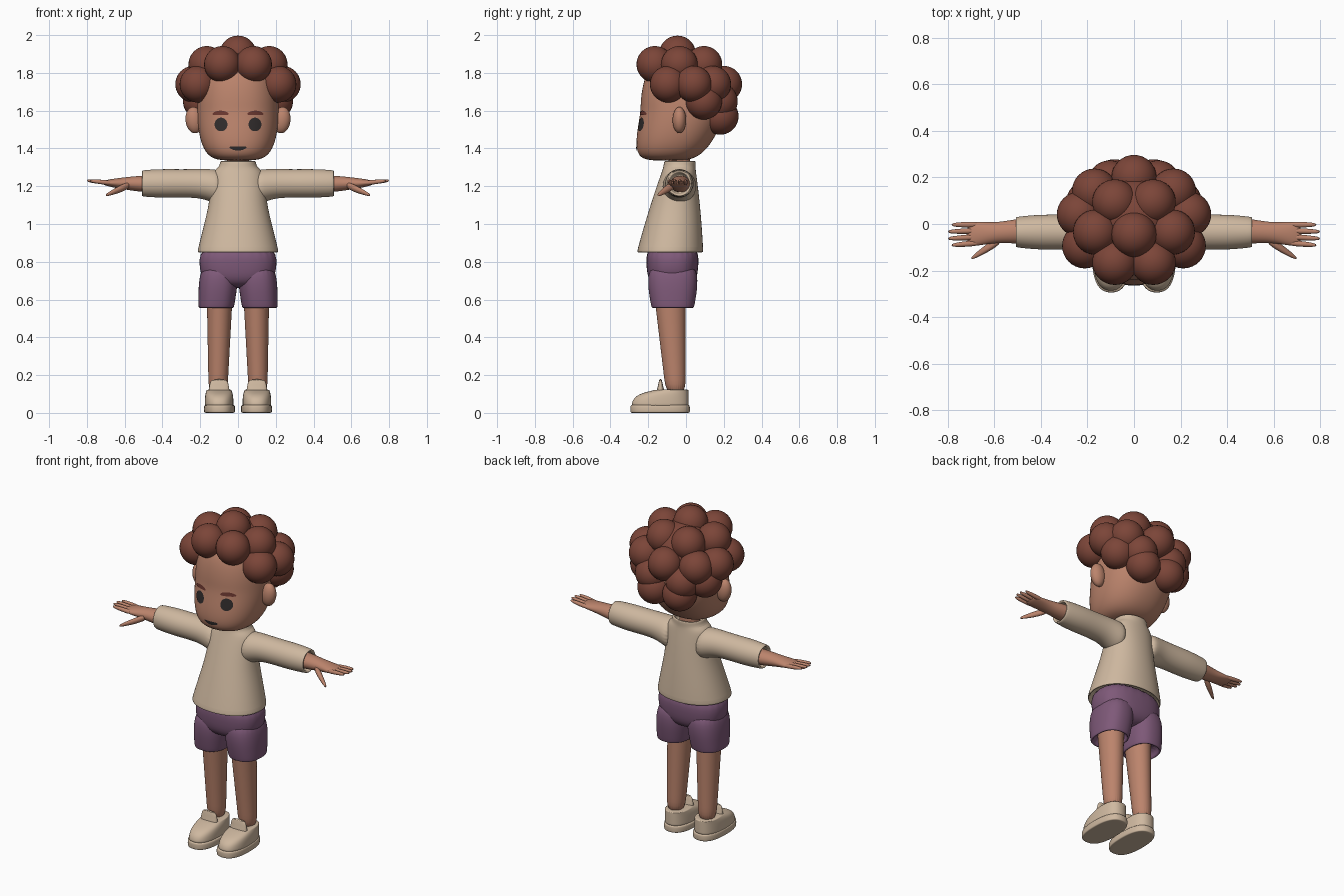
import bpy
import bmesh
from math import sin, cos, pi, copysign, radians
from mathutils import Matrix, Vector
from mathutils.bvhtree import BVHTree

cube = bpy.data.objects.get("Cube")
if cube:
    bpy.data.objects.remove(cube, do_unlink=True)


def material(name, *rgb):
    mat = bpy.data.materials.new(name)
    mat.use_nodes = True
    mat.diffuse_color = (*rgb, 1)
    shader = mat.node_tree.nodes["Principled BSDF"]
    shader.inputs["Base Color"].default_value = (*rgb, 1)
    shader.inputs["Roughness"].default_value = .7
    return mat


SKIN = material("skin", .5, .23, .15)
HAIR = material("hair_brown", .2, .06, .04)
BROW = material("brow_brown", .15, .04, .03)
CREAM = material("cream_cloth", .62, .48, .35)
PURPLE = material("purple_cloth", .21, .1, .19)
DARK = material("dark_eye", .03, .025, .025)
SIDES = (("left", 1), ("right", -1))


def finish(bm, name, mat, subdivisions=0):
    bmesh.ops.recalc_face_normals(bm, faces=bm.faces)
    mesh = bpy.data.meshes.new(name)
    bm.to_mesh(mesh)
    bm.free()
    mesh.materials.append(mat)
    obj = bpy.data.objects.new(name, mesh)
    bpy.context.collection.objects.link(obj)
    if subdivisions:
        smoother = obj.modifiers.new("smooth_form", "SUBSURF")
        smoother.levels = smoother.render_levels = subdivisions
    bpy.ops.object.select_all(action="DESELECT")
    obj.select_set(True)
    bpy.context.view_layer.objects.active = obj
    bpy.ops.object.shade_smooth_by_angle(angle=radians(50))
    return obj


def bridge(bm, loops):
    """Join equal closed loops with quads and cap the last one."""
    for lower, upper in zip(loops, loops[1:]):
        for i in range(len(lower)):
            bm.faces.new((lower[i - 1], lower[i], upper[i], upper[i - 1]))
    bm.faces.new(loops[-1])


def loft(name, mat, rings, path, upright=True, side=1, power=2, sides=24, subdivisions=2):
    """Skin rings of (position, radius, optional second radius) along a path."""
    bm = bmesh.new()
    loops = []
    for position, *radii in rings:
        loop = []
        for i in range(sides):
            angle = 2 * pi * i / sides
            u, v = (centre + radius * copysign(abs(wave) ** (2 / power), wave)
                    for centre, radius, wave in
                    zip(path(position), (radii[0], radii[-1]), (cos(angle), sin(angle))))
            x, y, z = (u, v, position) if upright else (position, u, v)
            loop.append(bm.verts.new((x * side, y, z)))
        loops.append(loop)
    bridge(bm, loops)
    bm.faces.new(loops[0])
    return finish(bm, name, mat, subdivisions)


def hem(position, ra, rb, inward):
    """Rings of a turned cloth edge, from inside the opening to the outside."""
    thick, edge = .016, .004
    return [(position + inward * depth, ra - inset, rb - inset)
            for depth, inset in ((.05, thick), (0, thick), (0, edge), (edge, 0))]


# Head: rounded egg whose jaw swings forward
def head_turn(z):
    return max(-1, min(1, 1 - 2 * (z - 1.335) / .53))


def head_path(z):
    return 0, -.02 - .08 * max(0, head_turn(z)) ** 1.3


head_rings = []
for step in range(19):
    turn = .03 + (pi - .06) * step / 18
    swell = sin(turn) ** .42
    head_rings.append((1.335 + .53 * (1 - cos(turn)) / 2, .218 * swell, .223 * swell))
head = loft("head", SKIN, head_rings, head_path, power=2.25)
loft("neck", SKIN, [(z, .058) for z in (1.25, 1.3, 1.35, 1.4)], lambda z: (0, -.035))

# Ears
for label, side in SIDES:
    bm = bmesh.new()
    place = (Matrix.Translation((side * .232, -.035, 1.55)) @ Matrix.Rotation(side * .12, 4, "Y")
             @ Matrix.Diagonal((.046, .036, .07, 1)))
    bmesh.ops.create_uvsphere(bm, u_segments=24, v_segments=16, radius=1, matrix=place)
    finish(bm, label + "_ear", SKIN)

# Curly hair: a hidden core, then tiers of curls at degrees from the back
bm = bmesh.new()


def curl(x, y, z, radius):
    bmesh.ops.create_uvsphere(bm, u_segments=32, v_segments=20, radius=radius,
                              matrix=Matrix.Translation((x, y, z)))


curl(0, .02, 1.74, .19)
for height, middle, wide, deep, angles in (
        (1.9, -.045, 0, 0, (0,)),
        (1.845, -.035, .165, .15, (-150, -90, -30, 30, 90, 150)),
        (1.74, 0, .24, .2, (-118, -78, -45, 0, 45, 78, 118)),
        (1.65, 0, .22, .2, (-62, -28, 28, 62)),
        (1.57, 0, .2, .2, (-25, 25))):
    for angle in map(radians, angles):
        curl(wide * sin(angle), middle + deep * cos(angle), height, .097)
finish(bm, "hair_curls", HAIR)

# Painted face details, projected onto the head as thin plates
bpy.context.view_layer.update()
head_tree = BVHTree.FromObject(head, bpy.context.evaluated_depsgraph_get())


def face_plate(name, mat, x, z, outline, steps=32):
    bm = bmesh.new()
    loops = []
    for scale in (1, .7, .4, .1):
        loop = []
        for i in range(steps):
            dx, dz = outline(2 * pi * i / steps)
            ray = Vector((x + dx * scale, -1, z + dz * scale))
            hit = head_tree.ray_cast(ray, Vector((0, 1, 0)))[0]
            loop.append(bm.verts.new(hit + Vector((0, -.004, 0))))
        loops.append(loop)
    bridge(bm, loops)
    finish(bm, name, mat)


for label, side in SIDES:
    face_plate(label + "_eye", DARK, side * .09, 1.527,
               lambda t: (.034 * cos(t), .036 * sin(t)))
    face_plate(label + "_eyebrow", BROW, side * .092, 1.588,
               lambda t: (.043 * cos(t), .012 * sin(t) - .006 * cos(t) ** 2))
face_plate("mouth", DARK, 0, 1.4,
           lambda t: (.045 * cos(t), .011 * sin(t) + .006 * cos(t) ** 2))

# Sweater body: flared hem, sloped shoulders and raised collar
loft("sweater_body", CREAM,
     hem(.85, .218, .178, 1)
     + [(1, .18, .152), (1.1, .156, .132), (1.2, .145, .11), (1.28, .138, .09), (1.3, .1, .086)]
     + hem(1.333, .096, .085, -1)[::-1],
     lambda z: (0, -.035 - .11 * (1.3 - z)), power=2.15)

for label, side in SIDES:
    # Sleeve, blended wide into the shoulder
    loft(label + "_sleeve", CREAM,
         [(.08, .095), (.14, .088), (.2, .077), (.3, .075), (.4, .077)]
         + hem(.508, .067, .071, -1)[::-1],
         lambda x: (-.035, 1.215 - .2 * max(0, .2 - x)), upright=False, side=side)

    # Forearm flattening into the palm
    loft(label + "_forearm_and_palm", SKIN,
         [(.4, .055, .045), (.5, .055, .045), (.59, .042, .034),
          (.67, .053, .022), (.71, .048, .012), (.72, .02, .004)],
         lambda x: (-x / 16, 1.2 + x / 40), upright=False, side=side)

    # Fingers fan out slightly, with the middle pair longest
    for i, finger in enumerate(("index", "middle", "ring", "little")):
        base = -.084 + .027 * i
        reach = .8 if i in (1, 2) else .785
        loft(f"{label}_{finger}_finger", SKIN,
             [(.66, .013), (.72, .013), (reach - .02, .01), (reach, .005)],
             lambda x: (base * (x + .3), 1.15 + x / 10),
             upright=False, side=side, sides=12, subdivisions=1)
    loft(label + "_thumb", SKIN,
         [(.57, .018), (.61, .021), (.65, .017), (.69, .01), (.7, .004)],
         lambda x: (.3 - .64 * x, 1.46 - .44 * x),
         upright=False, side=side, sides=12, subdivisions=1)

    # Open shorts leg and the bare leg inside it
    loft(label + "_shorts_leg", PURPLE,
         hem(.556, .095, .114, 1) + [(.62, .1, .125), (.7, .105, .135), (.8, .09, .12)],
         lambda z: (.16 - .08 * z, -.07), side=side, power=2.4)
    loft(label + "_leg", SKIN,
         [(z / 10, .046 + .0037 * z, .046 + .006 * z) for z in range(1, 8)],
         lambda z: (.108 - .018 * z, -.048 - .06 * z), side=side)

    # Shoe: flat sole, upper closing back toward the ankle, raised tongue
    loft(label + "_shoe_sole", CREAM,
         [(z, .083 - inset, .159 - inset) for z, inset in
          ((0, .03), (0, .004), (.004, 0), (.036, 0), (.042, .004), (.042, .03))],
         lambda z: (.098, -.137), side=side, power=2.5)
    loft(label + "_shoe_upper", CREAM,
         [(.125 * f, .077 - .013 * f ** 5, .153 - .072 * f ** 5)
          for f in (.2, .4, .6, .75, .85, .95, 1)],
         lambda z: (.1, -.137 + .07 * (z / .125) ** 5), side=side, power=2.4)
    loft(label + "_shoe_tongue", CREAM,
         [(.08, .06, .03), (.12, .056, .02), (.15, .05, .012), (.18, .045, .007)],
         lambda z: (.1, -.135), side=side, power=2.6, subdivisions=1)

# Shorts pelvis joining both legs
loft("shorts_pelvis", PURPLE,
     [(.66, .1, .08), (.7, .19, .13), (.78, .21, .14), (.9, .2, .14)],
     lambda z: (0, -.072), power=2.5)
